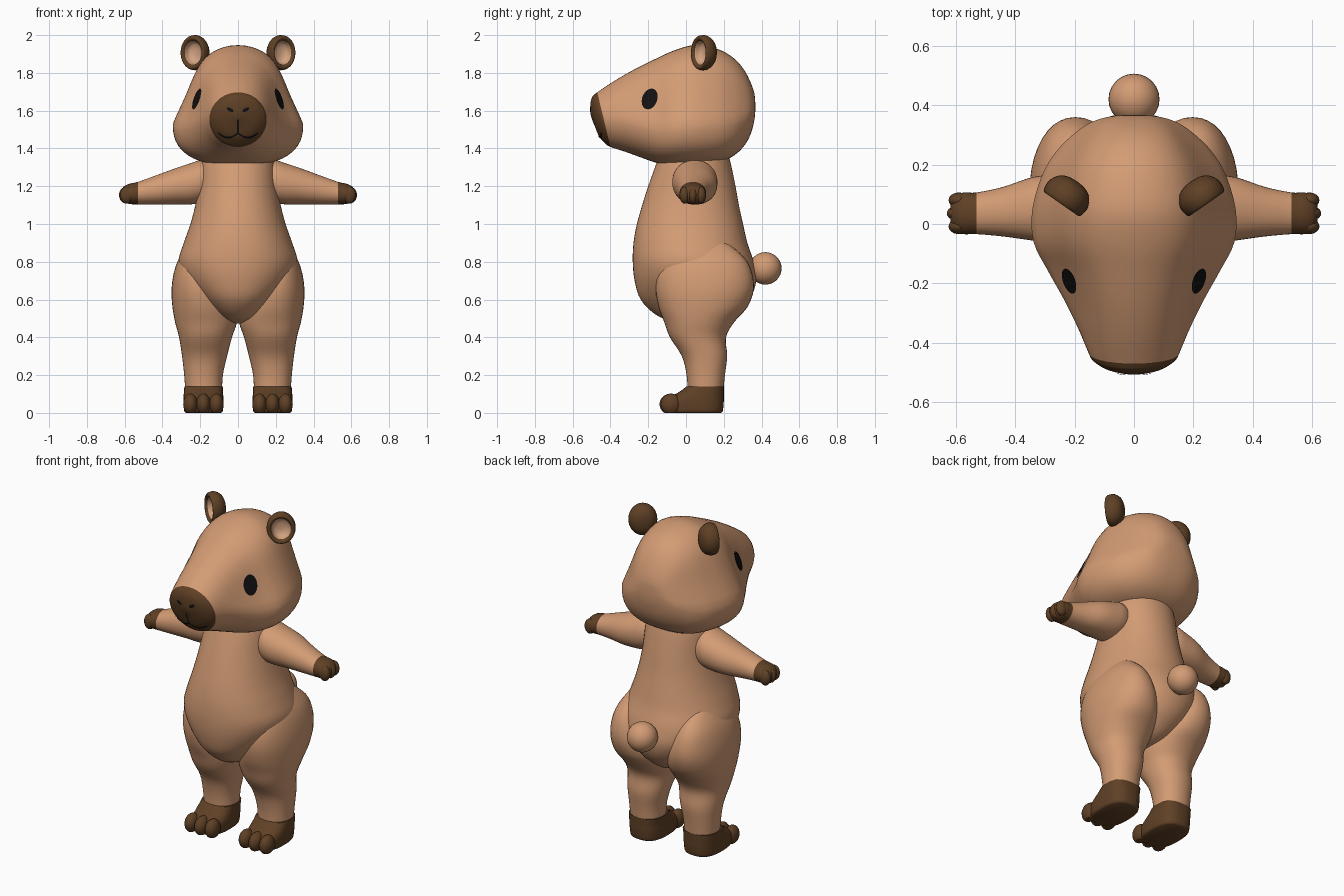
import bpy, bmesh, math
from mathutils import Vector, Matrix
from mathutils.bvhtree import BVHTree

if "Cube" in bpy.data.objects:
    bpy.data.objects.remove(bpy.data.objects["Cube"])


def material(name, rgb):
    m = bpy.data.materials.new(name)
    m.diffuse_color = (*rgb, 1)
    m.use_nodes = True
    m.node_tree.nodes["Principled BSDF"].inputs["Base Color"].default_value = m.diffuse_color
    return m


TAN = material("tan fur", (0.65, 0.33, 0.175))
BROWN = material("dark brown", (0.115, 0.052, 0.019))
BLACK = material("black", (0.006, 0.005, 0.005))
INNER = material("inner ear", (0.66, 0.37, 0.22))


def finish(name, bm, mats, recalc=True):
    if recalc:
        bmesh.ops.recalc_face_normals(bm, faces=bm.faces[:])
    me = bpy.data.meshes.new(name)
    bm.to_mesh(me)
    bm.free()
    for m in mats:
        me.materials.append(m)
    me.shade_smooth()
    me.set_sharp_from_angle(angle=math.radians(45))
    ob = bpy.data.objects.new(name, me)
    bpy.context.collection.objects.link(ob)
    return ob


def spline(rows, n=4):
    """Smooth in-between rows (Catmull-Rom)."""
    out = []
    for i in range(len(rows) - 1):
        p = [rows[max(0, min(len(rows) - 1, i + k))] for k in (-1, 0, 1, 2)]
        for j in range(n):
            t = j / n
            out.append([0.5 * (2 * b + (c - a) * t + (2 * a - 5 * b + 4 * c - d) * t * t
                               + (3 * b - a - 3 * c + d) * t ** 3) for a, b, c, d in zip(*p)])
    return out + [list(rows[-1])]


def loft(name, rings, mats, split=None):
    """Skin rings of points; faces from ring number 'split' on get the second material."""
    bm = bmesh.new()
    vs = [[bm.verts.new(p) for p in r] for r in rings]
    n = len(vs[0])
    for i in range(len(vs) - 1):
        for j in range(n):
            k = (j + 1) % n
            f = bm.faces.new((vs[i][j], vs[i][k], vs[i + 1][k], vs[i + 1][j]))
            f.material_index = int(split is not None and i >= split)
    for ring, idx in ((vs[0], 0), (vs[-1], int(split is not None))):
        bm.faces.new(ring).material_index = idx
    return finish(name, bm, mats)


def ovals(rows, axis, e=1.0, n=40, side=1):
    """Rows (a, u0, u1, v0, v1): a is the place on the axis, u and v the section limits."""
    rings = []
    for a, u0, u1, v0, v1 in spline(rows):
        ring = []
        for j in range(n):
            c, s = math.cos(2 * math.pi * j / n), math.sin(2 * math.pi * j / n)
            u = (u0 + u1) / 2 + (u1 - u0) / 2 * math.copysign(abs(c) ** e, c)
            v = (v0 + v1) / 2 + (v1 - v0) / 2 * math.copysign(abs(s) ** e, s)
            ring.append((side * u, v, a) if axis == "z" else (side * a, u, v))
        rings.append(ring)
    return rings


def ball(name, centre, radii, mat):
    bm = bmesh.new()
    bmesh.ops.create_uvsphere(bm, u_segments=24, v_segments=16, radius=1)
    for v in bm.verts:
        v.co = Vector(c + r * x for c, r, x in zip(centre, radii, v.co))
        v.co.z = max(v.co.z, 0)
    return finish(name, bm, [mat])


# Head: sections (y top, z top, y bottom, z bottom, half width, taper) from back to snout
head_rows = [
    (.367, 1.64, .367, 1.60, .02, .0), (.362, 1.69, .362, 1.55, .08, .05),
    (.342, 1.75, .342, 1.475, .145, .1), (.305, 1.82, .305, 1.41, .20, .13),
    (.25, 1.88, .25, 1.36, .257, .15), (.17, 1.925, .17, 1.325, .307, .15),
    (.05, 1.947, .05, 1.31, .342, .15), (-.06, 1.92, -.06, 1.31, .338, .15),
    (-.17, 1.87, -.15, 1.322, .29, .15), (-.28, 1.815, -.24, 1.353, .235, .11),
    (-.38, 1.757, -.32, 1.382, .19, .05), (-.47, 1.697, -.40, 1.408, .152, 0),
    (-.49, 1.682, -.425, 1.424, .136, 0), (-.503, 1.655, -.458, 1.46, .10, 0),
    (-.507, 1.62, -.482, 1.515, .05, 0), (-.506, 1.585, -.50, 1.56, .012, 0)]
rings = []
for yt, zt, yb, zb, w, k in spline(head_rows):
    zc, e, ring = zb + (zt - zb) * (.5 - k), 1 - 1.33 * k, []
    for j in range(56):
        c, s = math.cos(2 * math.pi * j / 56), math.sin(2 * math.pi * j / 56)
        if s >= 0:
            x, z = w * c * (1 - k * math.sin(math.pi * s)), zc + (zt - zc) * s
        else:
            x, z = w * math.copysign(abs(c) ** e, c), zc - (zc - zb) * abs(s) ** e
        ring.append((x, yb + (yt - yb) * (z - zb) / (zt - zb), z))
    rings.append(ring)
head = loft("head", rings, [TAN, BROWN], split=11 * 4)
tree = BVHTree.FromPolygons([v.co for v in head.data.vertices],
                            [p.vertices[:] for p in head.data.polygons])


def decal(name, grid, d):
    """Thin patch: a grid of points projected on the head along d."""
    d = Vector(d).normalized()
    bm = bmesh.new()
    vs = []
    for row in grid:
        vs.append([])
        for p in row:
            hit = tree.ray_cast(Vector(p) - d * .4, d)[0]
            vs[-1].append(bm.verts.new((hit or Vector(p)) - d * .004))
    for a, b in zip(vs, vs[1:]):
        for j in range(len(a) - 1):
            f = bm.faces.new((a[j], a[j + 1], b[j + 1], b[j]))
            f.normal_update()
            if f.normal.dot(d) > 0:
                f.normal_flip()
    bmesh.ops.remove_doubles(bm, verts=bm.verts[:], dist=.0001)
    return finish(name, bm, [BLACK], recalc=False)


def disc(c, u, v):
    c, u, v = Vector(c), Vector(u), Vector(v)
    return [[c + r * (u * math.cos(a * math.pi / 12) + v * math.sin(a * math.pi / 12))
             for a in range(25)] for r in (.02, .35, .7, 1)]


# Torso
torso_rows = [
    (.472, -.02, .02, .03, .08), (.485, -.06, .06, -.07, .17), (.52, -.12, .12, -.16, .25),
    (.6, -.205, .205, -.24, .335), (.7, -.285, .285, -.272, .372), (.8, -.315, .315, -.282, .358),
    (.9, -.287, .287, -.278, .325), (1.0, -.252, .252, -.26, .302), (1.1, -.226, .226, -.232, .28),
    (1.2, -.208, .208, -.20, .262), (1.32, -.195, .195, -.157, .237), (1.42, -.17, .17, -.12, .21)]
loft("torso", ovals(torso_rows, "z", .95, 56), [TAN])
ball("tail", (0, .42, .765), (.086, .086, .086), TAN)

# Section limits of the limbs on the +x side
leg_rows = [
    (.9, .14, .26, -.02, .22), (.82, .11, .312, -.11, .31), (.74, .07, .34, -.15, .35),
    (.65, .035, .352, -.16, .358), (.56, .012, .347, -.145, .325), (.48, .006, .333, -.115, .255),
    (.4, .032, .312, -.085, .212), (.3, .058, .296, -.022, .218), (.2, .08, .285, .003, .206),
    (.1, .085, .278, .01, .196)]
foot_rows = [
    (0, .09, .275, -.085, .185), (.012, .08, .285, -.10, .195), (.06, .076, .289, -.10, .2),
    (.09, .078, .288, -.07, .2), (.115, .08, .286, -.03, .2), (.14, .08, .284, .002, .2)]
arm_rows = [
    (.1, -.04, .13, 1.14, 1.32), (.19, -.07, .162, 1.115, 1.338), (.25, -.07, .166, 1.104, 1.322),
    (.34, -.056, .158, 1.103, 1.292), (.44, -.042, .125, 1.103, 1.255),
    (.53, -.034, .106, 1.104, 1.223), (.575, -.034, .106, 1.106, 1.213),
    (.605, -.02, .09, 1.118, 1.198), (.618, .01, .06, 1.14, 1.175)]
# Ear bowl profile: radius share and depth
ear_profile = [(.02, .05), (.4, .047), (.75, .033), (.97, .005), (1, -.02), (.93, -.04),
               (.8, -.042), (.68, -.03), (.58, -.005), (.3, .008), (.02, .01)]

for s, word in ((1, "right"), (-1, "left")):
    loft(f"{word}_leg", ovals(leg_rows, "z", .92, side=s), [TAN])
    loft(f"{word}_foot", ovals(foot_rows, "z", .75, side=s), [BROWN])
    for i, x in enumerate((.114, .183, .252)):
        ball(f"{word}_toe_{i + 1}", (s * x, -.08, .046), (.038, .06 - .006 * abs(i - 1), .056), BROWN)
    loft(f"{word}_arm", ovals(arm_rows, "x", .95, side=s), [TAN, BROWN], split=5 * 4)
    for i, y in enumerate((-.008, .036, .08)):
        ball(f"{word}_finger_{i + 1}", (s * .59, y, 1.153), (.04 - .006 * abs(i - 1), .026, .045), BROWN)

    # Ear: bowl opening forward and outward
    place = Matrix.Translation((s * .22, .102, 1.907)) @ Matrix.Rotation(s * math.radians(35), 4, "Z")
    ear = [[place @ Vector((.08 * r * math.cos(a * math.pi / 16), y, .093 * r * math.sin(a * math.pi / 16)))
            for a in range(32)] for r, y in spline(ear_profile, 3)]
    loft(f"{word}_ear", ear, [BROWN, INNER], split=7 * 3)

    # Eye, nostril and half of the mouth
    decal(f"{word}_eye", disc((s * .227, -.197, 1.662), (s * .49 * .044, .87 * .044, 0), (0, 0, .055)),
          (-s * .87, .49, 0))
    decal(f"{word}_nostril", disc((s * .042, -.5, 1.605), (s * .017, 0, .009), (-s * .004, 0, .008)),
          (0, 1, 0))
    mouth = [[(s * .0105 * i, -.48, 1.481 - .024 * math.sin(math.pi * i / 10) + o) for i in range(11)]
             for o in (-.005, .005)]
    decal(f"{word}_mouth", mouth, (0, 1, 0))

decal("lip_line", [[(x, -.49, 1.478 + .015 * i) for i in range(6)] for x in (-.004, .004)], (0, 1, 0))
